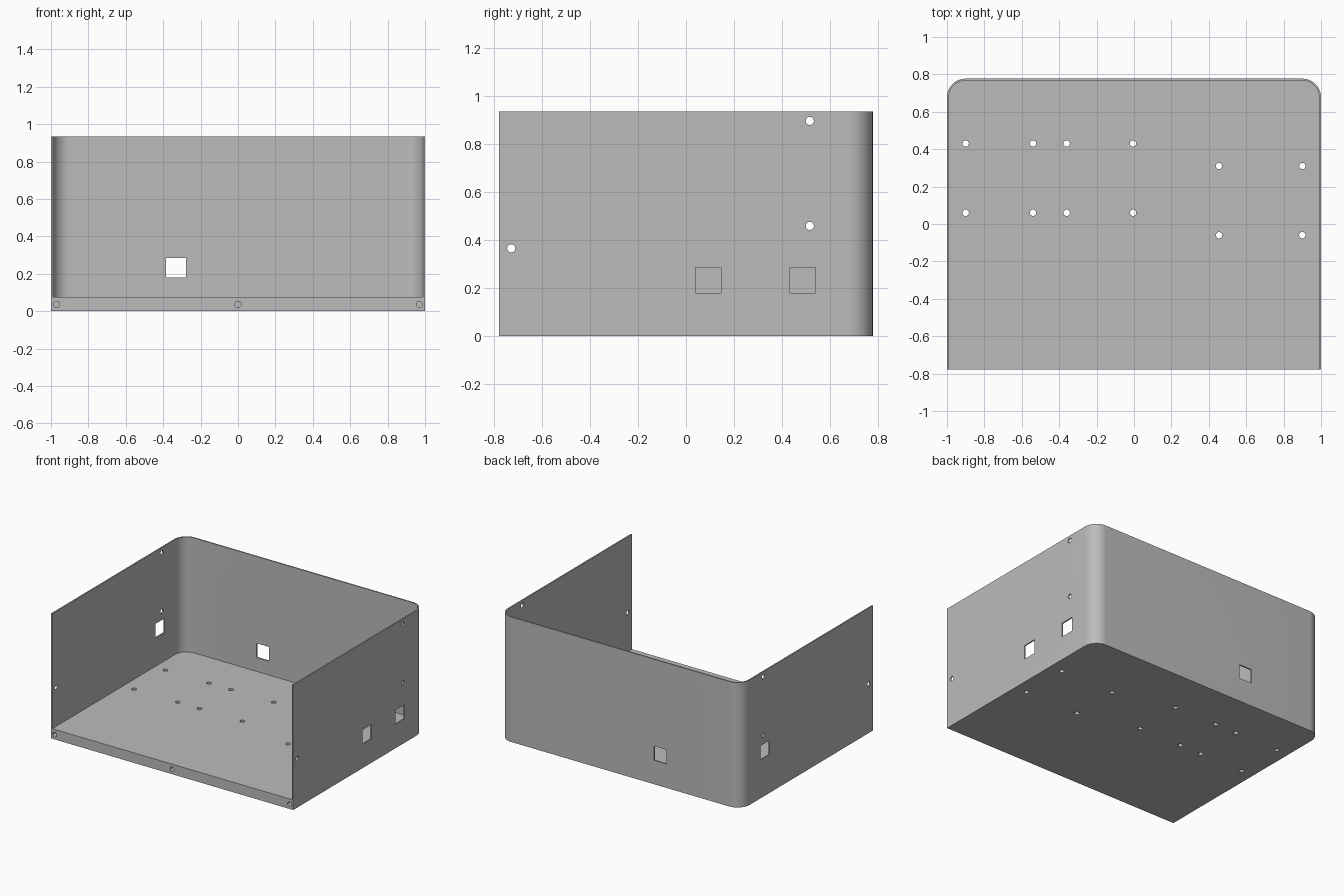
import bpy, bmesh, math
from mathutils import Matrix, Vector

cube = bpy.data.objects.get("Cube")
if cube:
    bpy.data.objects.remove(cube, do_unlink=True)

HALF_W, HALF_D, HEIGHT = 1.0, 0.777, 0.933
WALL, FLOOR, RADIUS = 0.01, 0.075, 0.1
HOLE = 0.017

grey = bpy.data.materials.new("plain grey")
grey.use_nodes = True
colour = (0.5, 0.5, 0.5, 1)
grey.diffuse_color = colour
grey.node_tree.nodes["Principled BSDF"].inputs["Base Color"].default_value = colour


def make_object(name, bm):
    bmesh.ops.recalc_face_normals(bm, faces=bm.faces)
    mesh = bpy.data.meshes.new(name)
    bm.to_mesh(mesh)
    bm.free()
    mesh.materials.append(grey)
    obj = bpy.data.objects.new(name, mesh)
    bpy.context.collection.objects.link(obj)
    return obj


def rounded_tray(name, half_w, front, back, radius, low, high, steps=12):
    """Upright block whose two back corners are rounded."""
    outline = [(-half_w, front), (half_w, front)]
    for side, start in ((1, 0), (-1, math.pi / 2)):
        for i in range(steps + 1):
            a = start + i * math.pi / 2 / steps
            outline.append((side * (half_w - radius) + radius * math.cos(a),
                            back - radius + radius * math.sin(a)))
    bm = bmesh.new()
    face = bm.faces.new([bm.verts.new((x, y, low)) for x, y in outline])
    top = bmesh.ops.extrude_face_region(bm, geom=[face])["geom"]
    bmesh.ops.translate(bm, vec=(0, 0, high - low),
                        verts=[v for v in top if isinstance(v, bmesh.types.BMVert)])
    return make_object(name, bm)


def drill(bm, centre, axis, length):
    turn = Vector((0, 0, 1)).rotation_difference(Vector(axis)).to_matrix().to_4x4()
    bmesh.ops.create_cone(bm, cap_ends=True, segments=20, radius1=HOLE, radius2=HOLE,
                          depth=length, matrix=Matrix.Translation(centre) @ turn)


def window(bm, centre, size):
    bmesh.ops.create_cube(bm, size=1, matrix=Matrix.Translation(centre)
                          @ Matrix.Diagonal((*size, 1)))


def cut(obj, cutter):
    mod = obj.modifiers.new("cut", "BOOLEAN")
    mod.operation, mod.solver, mod.object = "DIFFERENCE", "EXACT", cutter
    bpy.context.view_layer.objects.active = obj
    bpy.ops.object.modifier_apply(modifier=mod.name)
    bpy.data.objects.remove(cutter, do_unlink=True)


# Enclosure: solid block hollowed from the top and the front
case = rounded_tray("enclosure", HALF_W, -HALF_D, HALF_D, RADIUS, 0, HEIGHT)
cut(case, rounded_tray("cavity_cutter", HALF_W - WALL, -HALF_D - 0.2, HALF_D - WALL,
                       RADIUS - WALL, FLOOR, HEIGHT + 0.2))

bm = bmesh.new()
# Floor mounting holes
left_row = [(x, y) for x in (-0.9, -0.54, -0.36, -0.005) for y in (0.06, 0.43)]
right_row = [(x, y) for x in (0.455, 0.9) for y in (-0.06, 0.31)]
for x, y in left_row + right_row:
    drill(bm, (x, y, FLOOR / 2), (0, 0, 1), 0.2)
# Screw holes in both side walls
for side in (-1, 1):
    for y, z in ((0.515, 0.895), (0.515, 0.458), (-0.727, 0.365)):
        drill(bm, (side * HALF_W, y, z), (1, 0, 0), 0.1)
# Blind screw holes in the front edge of the floor
for x in (-0.97, 0, 0.97):
    drill(bm, (x, -HALF_D, 0.036), (0, 1, 0), 0.12)
# Square cable openings in the side and back walls
SIZE = 0.106
for x, y, z in ((1, 0.092, 0.232), (1, 0.485, 0.232), (-1, 0.495, 0.339)):
    window(bm, (x, y, z), (0.1, SIZE, SIZE))
window(bm, (-0.332, HALF_D, 0.232), (SIZE, 0.1, SIZE))
cut(case, make_object("opening_cutter", bm))

# Smooth rounded corners, crisp edges elsewhere
bpy.ops.object.select_all(action="DESELECT")
case.select_set(True)
bpy.context.view_layer.objects.active = case
bpy.ops.object.shade_smooth_by_angle(angle=math.radians(30))
